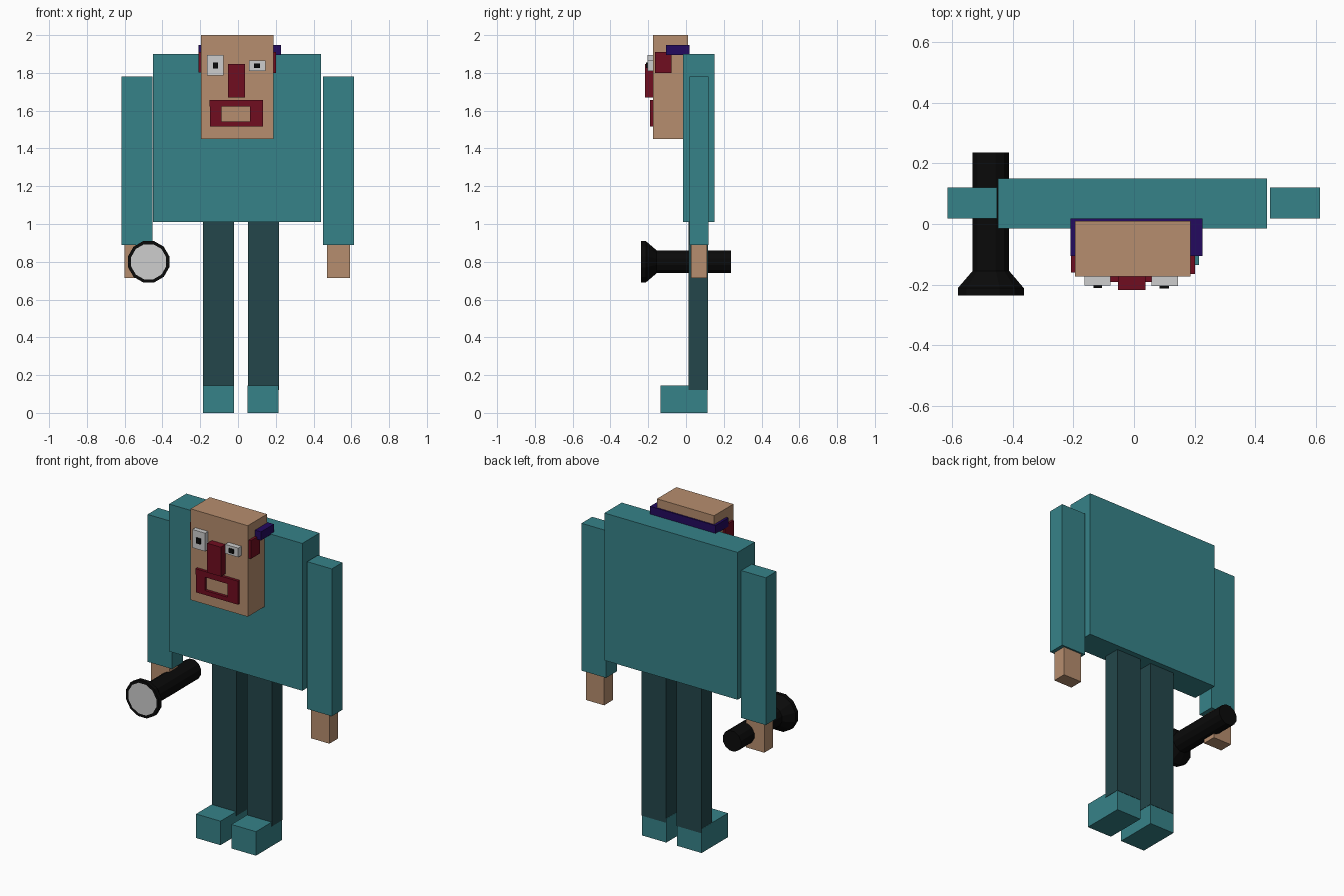
import bpy
import bmesh
import math

old = bpy.data.objects.get("Cube")
if old:
    bpy.data.objects.remove(old, do_unlink=True)


def material(name, r, g, b):
    m = bpy.data.materials.new(name)
    m.use_nodes = True
    m.diffuse_color = (r, g, b, 1)
    m.node_tree.nodes["Principled BSDF"].inputs["Base Color"].default_value = (r, g, b, 1)
    return m


teal = material("teal cloth", 0.037, 0.225, 0.25)
dark_teal = material("dark teal cloth", 0.017, 0.062, 0.07)
skin = material("skin", 0.47, 0.27, 0.157)
crimson = material("crimson", 0.162, 0.004, 0.014)
purple = material("purple", 0.017, 0.003, 0.114)
pale = material("pale grey", 0.61, 0.61, 0.61)
black = material("black", 0.003, 0.003, 0.003)


def add_object(name, bm, *mats):
    mesh = bpy.data.meshes.new(name)
    bm.to_mesh(mesh)
    bm.free()
    for m in mats:
        mesh.materials.append(m)
    obj = bpy.data.objects.new(name, mesh)
    bpy.context.collection.objects.link(obj)
    return obj


def box(name, mat, xs, ys, zs):
    """Box spanning the given x, y and z ranges."""
    bm = bmesh.new()
    bmesh.ops.create_cube(bm, size=1)
    for v in bm.verts:
        v.co = [r[0] if c < 0 else r[1] for c, r in zip(v.co, (xs, ys, zs))]
    return add_object(name, bm, mat)


# Body
box("torso", teal, (-0.45, 0.44), (-0.015, 0.15), (1.01, 1.9))

# Limbs: the two sides are slightly uneven
for side, arm, hand, leg in (
    ("right", (-0.617, -0.453), (-0.6, -0.478), (-0.184, -0.02)),
    ("left", (0.45, 0.614), (0.47, 0.592), (0.052, 0.217)),
):
    box(side + "_arm", teal, arm, (0.018, 0.12), (0.89, 1.78))
    box(side + "_hand", skin, hand, (0.027, 0.11), (0.715, 0.895))
    box(side + "_leg", dark_teal, leg, (0.014, 0.117), (0.12, 1.015))
    box(side + "_foot", teal, (leg[0] - 0.001, leg[1] - 0.002), (-0.136, 0.115), (0, 0.145))

# Head, hair band and ears
box("head", skin, (-0.195, 0.187), (-0.174, 0.01), (1.45, 2))
box("hair_band", purple, (-0.21, 0.227), (-0.105, 0.018), (1.895, 1.947))
box("right_ear", crimson, (-0.208, -0.185), (-0.16, -0.075), (1.803, 1.91))
box("left_ear", crimson, (0.18, 0.202), (-0.165, -0.077), (1.8, 1.91))

# Face
box("nose", crimson, (-0.053, 0.038), (-0.218, -0.17), (1.67, 1.847))
box("right_eye", pale, (-0.163, -0.078), (-0.203, -0.17), (1.785, 1.895))
box("left_eye", pale, (0.057, 0.145), (-0.205, -0.17), (1.81, 1.865))
box("right_pupil", black, (-0.133, -0.106), (-0.212, -0.2), (1.823, 1.855))
box("left_pupil", black, (0.085, 0.116), (-0.213, -0.2), (1.825, 1.85))

# Mouth: four strips around an opening
lips = (-0.191, -0.17)
box("upper_lip", crimson, (-0.15, 0.133), lips, (1.622, 1.657))
box("lower_lip", crimson, (-0.147, 0.133), lips, (1.515, 1.542))
box("right_mouth_corner", crimson, (-0.147, -0.088), lips, (1.53, 1.64))
box("left_mouth_corner", crimson, (0.064, 0.133), lips, (1.53, 1.64))

# Torch: rings lofted along y, with a pale lens inside the front rim
SIDES = 12
bm = bmesh.new()
rings = []
for y, r in ((0.237, 0.0625), (-0.155, 0.0625), (-0.212, 0.113), (-0.237, 0.113), (-0.237, 0.096)):
    ring = []
    for i in range(SIDES):
        a = math.tau * (i + 0.5) / SIDES
        ring.append(bm.verts.new((-0.473 + r * math.cos(a), y, 0.8 + r * math.sin(a))))
    rings.append(ring)
for a, b in zip(rings, rings[1:]):
    for i in range(SIDES):
        j = (i + 1) % SIDES
        bm.faces.new((a[i], a[j], b[j], b[i]))
bm.faces.new(rings[0])
lens = bm.faces.new(rings[-1])
lens.material_index = 1
bmesh.ops.recalc_face_normals(bm, faces=bm.faces)
add_object("torch", bm, black, pale)
